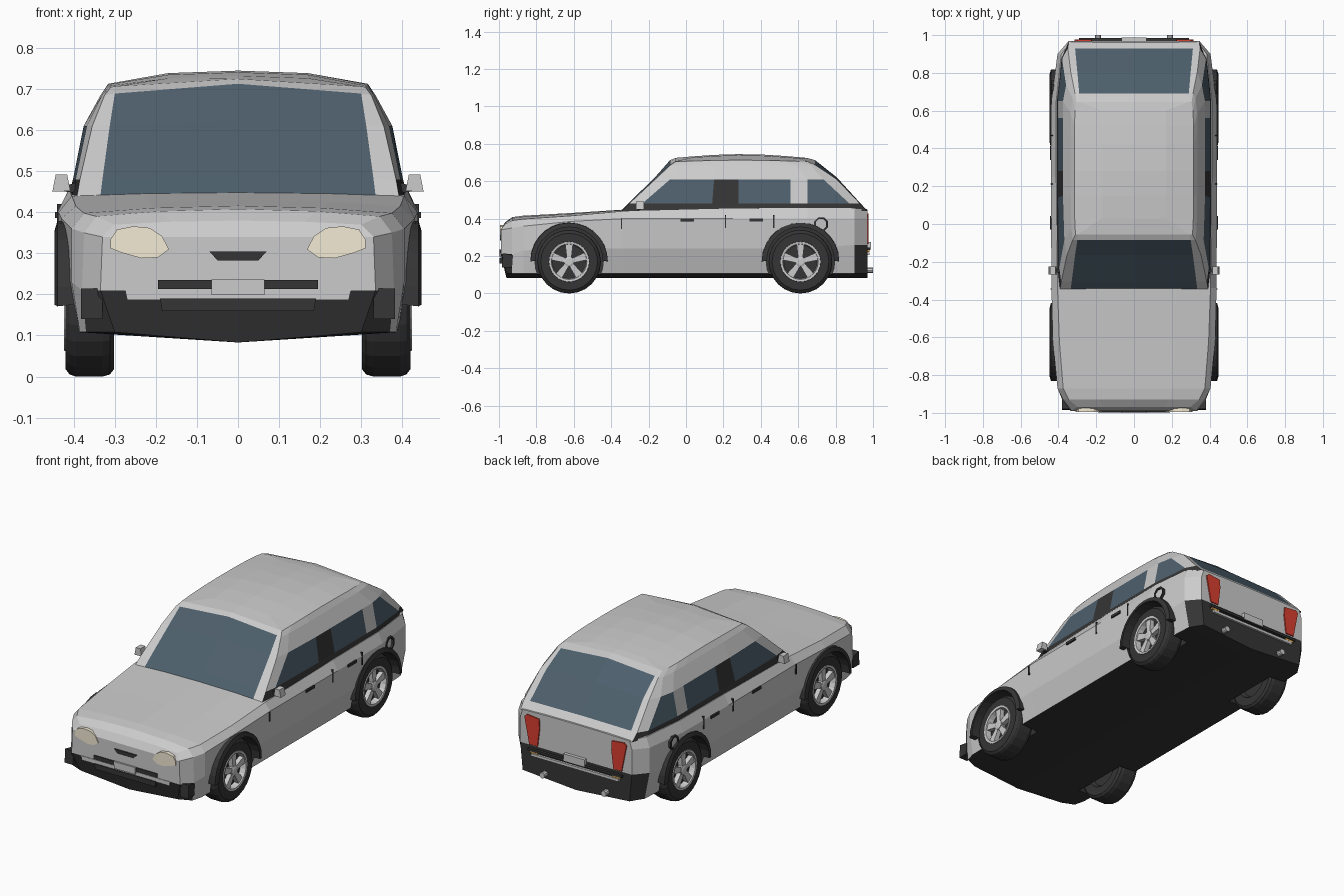
import bpy, bmesh
from math import sin, cos, pi, tau

if "Cube" in bpy.data.objects:
    bpy.data.objects.remove(bpy.data.objects["Cube"])


def mat(name, *c):
    m = bpy.data.materials.new(name)
    m.diffuse_color = (*c, 1)
    m.use_nodes = True
    m.node_tree.nodes["Principled BSDF"].inputs["Base Color"].default_value = m.diffuse_color
    return m


GREY = mat("body_grey", .8, .8, .8)
BLACK = mat("trim_black", .035, .035, .035)
GLASS = mat("glass", .075, .115, .15)
CREAM = mat("lamp_cream", .9, .83, .66)
RED = mat("lamp_red", .7, .05, .03)
AMBER = mat("lamp_amber", .75, .4, .08)
WHITE = mat("plate_white", .95, .95, .95)
MATS = [GREY, BLACK, GLASS, CREAM, RED, AMBER, WHITE]
G, B, W = 0, 1, 2


def build(name, verts, faces, mats, both=False):
    """Make a mesh object; mats is one index or one per face; both = mirror over x."""
    if isinstance(mats, int):
        mats = [mats] * len(faces)
    verts, faces, mats = list(verts), list(faces), list(mats)
    if both:
        n = len(verts)
        verts += [(-x, y, z) for x, y, z in verts]
        faces += [[n + i for i in reversed(f)] for f in faces]
        mats += mats
    me = bpy.data.meshes.new(name)
    me.from_pydata(verts, [], faces)
    for m in MATS:
        me.materials.append(m)
    for p, i in zip(me.polygons, mats):
        p.material_index = i
    bm = bmesh.new()
    bm.from_mesh(me)
    bmesh.ops.remove_doubles(bm, verts=bm.verts, dist=1e-5)
    bmesh.ops.recalc_face_normals(bm, faces=bm.faces)
    bm.to_mesh(me)
    bm.free()
    ob = bpy.data.objects.new(name, me)
    bpy.context.collection.objects.link(ob)
    return ob


def prism(name, pts, axis, a, b, m=B, both=False):
    """Extrude an outline: axis x takes (y, z) points, axis y takes (x, z)."""
    put = (lambda d, u, v: (d, u, v)) if axis == 'x' else (lambda d, u, v: (u, d, v))
    n = len(pts)
    verts = [put(d, *p) for d in (a, b) for p in pts]
    faces = [list(range(n)), list(range(n, 2 * n))]
    faces += [[i, (i + 1) % n, n + (i + 1) % n, n + i] for i in range(n)]
    return build(name, verts, faces, m, both)


def rect(u0, u1, v0, v1):
    return [(u0, v0), (u1, v0), (u1, v1), (u0, v1)]


def arc(cu, cv, r, n, a0=0, a1=tau):
    k = n if a1 - a0 >= tau - .01 else n - 1
    return [(cu + r * cos(a0 + (a1 - a0) * i / k), cv + r * sin(a0 + (a1 - a0) * i / k))
            for i in range(n)]


def lathe(name, prof, cy, cz, m, n=24):
    """Spin (radius, x) points about the wheel axle, on both sides of the car."""
    k = len(prof)
    verts = [(x, cy + r * cos(tau * i / n), cz + r * sin(tau * i / n))
             for i in range(n) for r, x in prof]
    faces = [[i * k + j, i * k + j + 1, (i + 1) % n * k + j + 1, (i + 1) % n * k + j]
             for i in range(n) for j in range(k - 1)]
    return build(name, verts, faces, m, True)


# Lower body: half sections along y (y, sill x, crease x, side x, top x, crease z, side z, top z, crown)
ST = [(-.99, .30, .335, .33, .30, .21, .34, .370, .010),
      (-.93, .37, .380, .375, .345, .21, .35, .390, .018),
      (-.87, .385, .405, .405, .375, .23, .36, .398, .018),
      (-.62, .39, .425, .43, .395, .24, .385, .415, .015),
      (-.34, .39, .428, .437, .405, .24, .40, .440, .008),
      (.25, .39, .43, .44, .412, .24, .40, .455, .003),
      (.65, .39, .43, .438, .412, .24, .40, .457, .003),
      (.90, .375, .405, .405, .385, .26, .40, .457, .003),
      (.97, .33, .345, .345, .33, .26, .40, .445, .005)]
verts, faces, fm = [], [], []
for i, (y, xb, xc, xd, xe, zc, zd, ze, cr) in enumerate(ST):
    lo, hi = (.03, .022) if i == 0 else (0, 0)
    verts += [(0, y + lo, .083), (xb, y + lo, .108), (xc, y, zc), (xd, y, zd),
              (xe, y + hi, ze), (xe * .55, y + hi, ze + cr * .7), (0, y + hi, ze + cr)]
for i in range(len(ST) - 1):
    for j in range(6):
        a = i * 7 + j
        faces.append([a, a + 1, a + 8, a + 7])
        fm.append(B if j == 0 or (j == 1 and i in (0, 7)) else G)
for i in (0, len(ST) - 1):
    s, n = i * 7, len(verts)
    verts += [(0, ST[i][0], ST[i][5]), (0, ST[i][0], ST[i][6])]
    faces += [[s, s + 1, s + 2, n], [n, s + 2, s + 3, n + 1],
              [n + 1, s + 3, s + 4, s + 5, s + 6]]
    fm += [B, G, G]
body = build("lower_body", verts, faces, fm, True)

# Cabin: half rings (z, front y, rear y, glass x, front corner x, side x, rear corner x, rear glass x, crown)
RINGS = [(.440, -.345, .968, .335, .392, .412, .345, .315, .005),
         (.480, -.305, .930, .330, .385, .402, .350, .312, .005),
         (.610, -.165, .805, .312, .355, .376, .335, .300, .012),
         (.685, -.085, .690, .300, .325, .335, .312, .290, .028),
         (.705, -.055, .645, .295, .310, .316, .305, .285, .020)]
LOW = (-.235, .14, .28, .56, .65, .875)     # pillar positions at the belt line
HIGH = (-.085, .15, .28, .56, .65, .735)    # pillar positions at the window tops
TOP = (.03, .15, .28, .42, .52, .60)        # at the roof edge
SIDE_M = (G, W, B, W, G, W, G)
verts, faces, fm = [], [], []
for k, (z, yf, yr, xg, xf, xs, xr, xrg, cr) in enumerate(RINGS):
    cols = (LOW, LOW, HIGH, [(a + b) / 2 for a, b in zip(HIGH, TOP)], TOP)[k]
    xy = [(0, yf), (xg, yf), (xf, yf)]
    xy += [((xf * .35 + xs * .65) if j == 0 else (xr * .4 + xs * .6) if j == 5 else xs, y)
           for j, y in enumerate(cols)]
    xy += [(xr, yr), (xrg, yr), (0, yr)]
    for x, y in xy:
        edge = abs(y - yf) < .001 or abs(y - yr) < .001
        verts.append((x, y, z + (cr * max(0, 1 - (x / xf) ** 2) if edge else 0)))
N = 12
for k in range(4):
    for j in range(N - 1):
        a = k * N + j
        faces.append([a, a + 1, a + N + 1, a + N])
        if j == 0:
            m = W if k < 3 else G
        elif j == N - 2:
            m = W if k in (1, 2) else G
        elif 2 <= j <= 8:
            m = B if k == 0 else SIDE_M[j - 2] if k == 1 else G
        else:
            m = G
        fm.append(m)
# Crowned roof
top = 4 * N
rows = [(top + 2, top + 1, top)]
for j, y in enumerate(TOP):
    n, rise = len(verts), .02 * sin(pi * (y + .055) / .70)
    x, _, z = verts[top + 3 + j]
    verts[top + 3 + j] = (x, y, z + rise * .4)
    verts += [(.17, y, .719 + rise), (0, y, .725 + rise)]
    rows.append((top + 3 + j, n, n + 1))
rows.append((top + 9, top + 10, top + 11))
for r, s in zip(rows, rows[1:]):
    for j in (0, 1):
        faces.append([r[j], r[j + 1], s[j + 1], s[j]])
        fm.append(G)
build("cabin", verts, faces, fm, True)

# Wheels, arches and wheel wells
for end, cy in (("front", -.625), ("rear", .612)):
    cut = prism(end + "_well_cutter", arc(cy, .172, .183, 28), 'x', .285, .6, B, True)
    cut.hide_render = True
    cut.display_type = 'WIRE'
    bo = body.modifiers.new(end + "_wells", 'BOOLEAN')
    bo.object, bo.operation, bo.solver = cut, 'DIFFERENCE', 'EXACT'
    flare = arc(cy, .175, .207, 15, 0, pi), arc(cy, .175, .180, 15, 0, pi)
    v = [(x, y, z - d) for ring, x, d in ((flare[0], .40, 0), (flare[0], .44, .004),
         (flare[1], .447, 0), (flare[1], .40, 0)) for y, z in ring]
    f = [[a * 15 + i, a * 15 + i + 1, (a + 1) % 4 * 15 + i + 1, (a + 1) % 4 * 15 + i]
         for a in range(4) for i in range(14)] + [[0, 15, 30, 45], [14, 29, 44, 59]]
    build(end + "_arch_flares", v, f, B, True)
    lathe(end + "_tires", [(0, .325), (.09, .325), (.105, .302), (.152, .302), (.165, .312),
          (.17, .33), (.17, .395), (.165, .41), (.152, .42), (.108, .42), (.10, .39), (0, .39)],
          cy, .17, B)
    lathe(end + "_rims", [(.108, .415), (.107, .424), (.095, .422), (.09, .39)], cy, .17, G)
    lathe(end + "_hubs", [(.028, .39), (.028, .418), (.018, .422), (0, .422)], cy, .17, G, 10)
    for s in range(5):
        t = tau * s / 5 + pi / 2
        pts = [(cy + r * cos(t) - w * sin(t), .17 + r * sin(t) + w * cos(t))
               for r, w in ((.015, -.012), (.097, -.021), (.097, .021), (.015, .012))]
        prism(f"{end}_spokes_{s}", pts, 'x', .388, .415, G, True)

# Front details
LAMP = [(.168, .31), (.185, .342), (.215, .362), (.255, .366), (.295, .358), (.31, .335),
        (.31, .312), (.285, .302), (.235, .288), (.195, .29)]
prism("headlights", LAMP, 'y', -.994, -.94, 3, True)
prism("grille_slot", [(-.07, .305), (.07, .305), (.05, .283), (-.05, .283)], 'y', -.995, -.97)
prism("bumper_upper_slot", rect(-.195, .195, .213, .235), 'y', -.995, -.97)
prism("front_bumper_strip", [(-.275, .21), (.275, .21), (.27, .187), (-.27, .187)],
      'y', -.993, -.95, G)
prism("lower_intake", [(-.19, .19), (.19, .19), (.185, .16), (-.185, .16)], 'y', -.997, -.94)
prism("front_plate", rect(-.065, .065, .198, .236), 'y', -1.0, -.97, 6)
prism("front_bumper_corners", [(-.985, .14), (-.93, .14), (-.925, .205), (-.98, .215)],
      'x', .33, .382, B, True)

# Rear details
prism("tail_lamps", [(.235, .265), (.285, .265), (.315, .415), (.30, .428), (.225, .42),
      (.222, .37)], 'y', .94, .977, 4, True)
prism("rear_bumper_strip", rect(-.27, .27, .205, .22), 'y', .95, .982, G)
prism("rear_bumper_lip", rect(-.29, .29, .232, .245), 'y', .95, .985)
prism("rear_reflectors", rect(.23, .28, .222, .232), 'y', .95, .98, 5, True)
prism("rear_plate", rect(-.065, .065, .235, .275), 'y', .95, .988, 6)
prism("exhaust_pipes", arc(.19, .124, .016, 10), 'y', .9, 1.0, G, True)

# Side details
prism("door_mirrors", [(.408, .452), (.452, .45), (.444, .492), (.416, .492)],
      'y', -.268, -.225, G, True)
prism("mirror_stalks", [(.385, .445), (.43, .452), (.43, .462), (.385, .475)],
      'y', -.258, -.235, B, True)
for i, y in enumerate((-.03, .34)):
    prism(f"door_handles_{i}", rect(y, y + .072, .386, .401), 'x', .42, .446, B, True)
for i, (y, z0, z1) in enumerate(((-.348, .345, .40), (.208, .35, .42), (.466, .35, .42))):
    prism(f"door_seams_{i}", rect(y, y + .006, z0, z1), 'x', .41, .441, B, True)
# Fuel flap outline
o, q = arc(.722, .37, .04, 8, pi / 8, pi / 8 + tau), arc(.722, .37, .03, 8, pi / 8, pi / 8 + tau)
v = [(x, y, z) for ring, x in ((o, .40), (o, .437), (q, .437), (q, .40)) for y, z in ring]
f = [[a * 8 + i, a * 8 + (i + 1) % 8, (a + 1) % 4 * 8 + (i + 1) % 8, (a + 1) % 4 * 8 + i]
     for a in range(4) for i in range(8)]
build("fuel_flap_outline", v, f, B, True)
